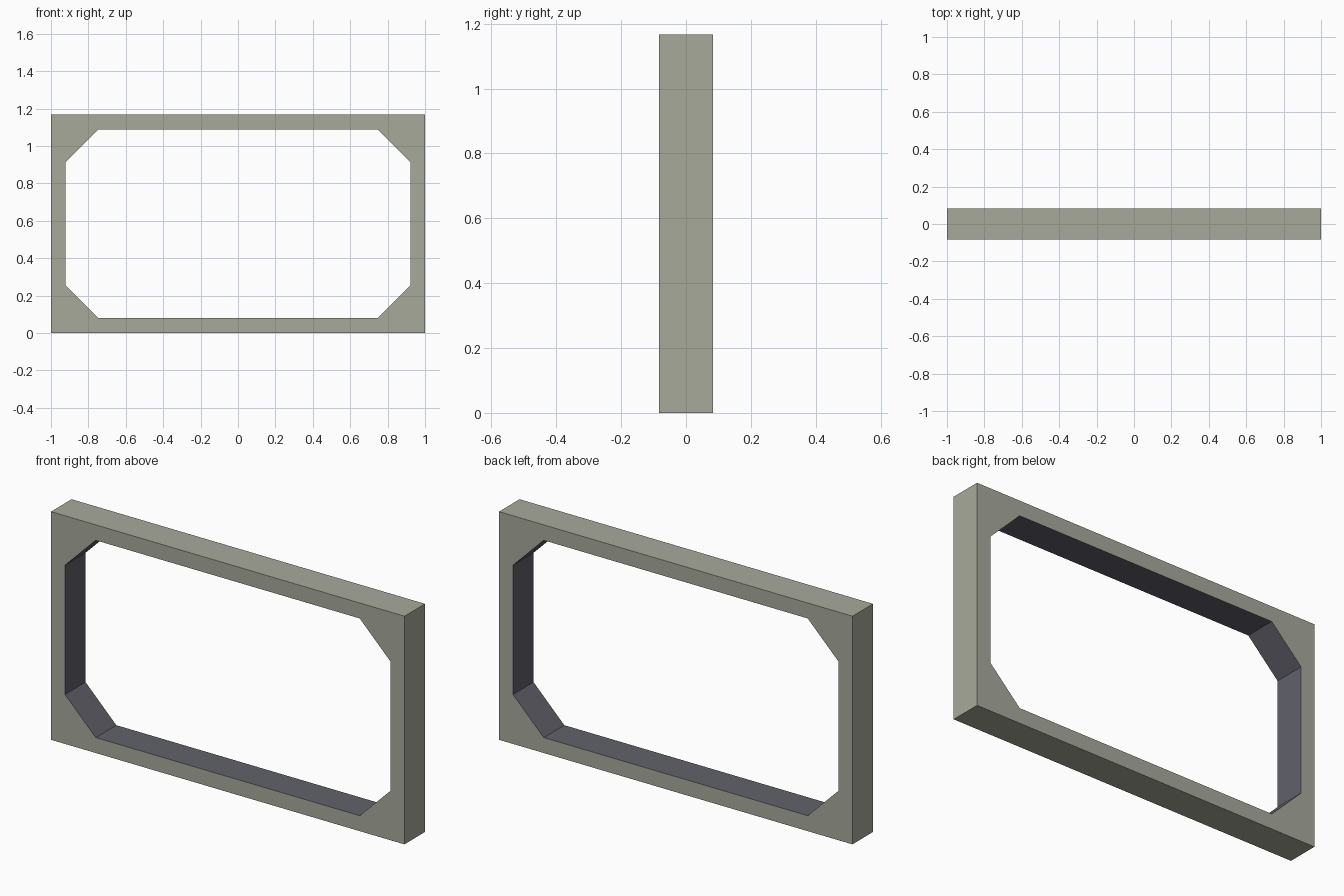
import bpy, bmesh

if "Cube" in bpy.data.objects:
    bpy.data.objects.remove(bpy.data.objects["Cube"])

W, H, D = 1.0, 1.167, 0.083      # half width, height, half depth
WALL, CUT = 0.079, 0.253         # rim thickness, corner brace reach


def material(name, rgb):
    m = bpy.data.materials.new(name)
    m.diffuse_color = (*rgb, 1)
    m.use_nodes = True
    m.node_tree.nodes["Principled BSDF"].inputs["Base Color"].default_value = m.diffuse_color
    return m


# Profile: rectangle corners, each with the two opening points beside it
corners = [(-W, 0, 1, 1), (W, 0, -1, 1), (W, H, -1, -1), (-W, H, 1, -1)]
bm = bmesh.new()


def ring(y):
    outer, inner = [], []
    for i, (x, z, sx, sz) in enumerate(corners):
        outer.append(bm.verts.new((x, y, z)))
        pair = [(x + sx * WALL, y, z + sz * CUT), (x + sx * CUT, y, z + sz * WALL)]
        if i % 2:
            pair.reverse()
        inner += [bm.verts.new(p) for p in pair]
    return outer, inner


(fo, fi), (bo, bi) = ring(-D), ring(D)

# Front and back faces: corner braces and straight rails
for o, n in ((fo, fi), (bo, bi)):
    for i in range(4):
        j = (i + 1) % 4
        bm.faces.new((o[i], n[2 * i + 1], n[2 * i]))
        bm.faces.new((o[i], o[j], n[2 * j], n[2 * i + 1]))

# Outer edge and inner opening walls (second colour)
for a, b, mat in ((fo, bo, 0), (fi, bi, 1)):
    for i in range(len(a)):
        j = (i + 1) % len(a)
        bm.faces.new((a[i], a[j], b[j], b[i])).material_index = mat

bmesh.ops.recalc_face_normals(bm, faces=bm.faces[:])
me = bpy.data.meshes.new("window_frame")
bm.to_mesh(me)
bm.free()
me.materials.append(material("warm grey", (0.39, 0.40, 0.33)))
me.materials.append(material("dark slate grey", (0.12, 0.12, 0.145)))
bpy.context.collection.objects.link(bpy.data.objects.new("window_frame", me))
